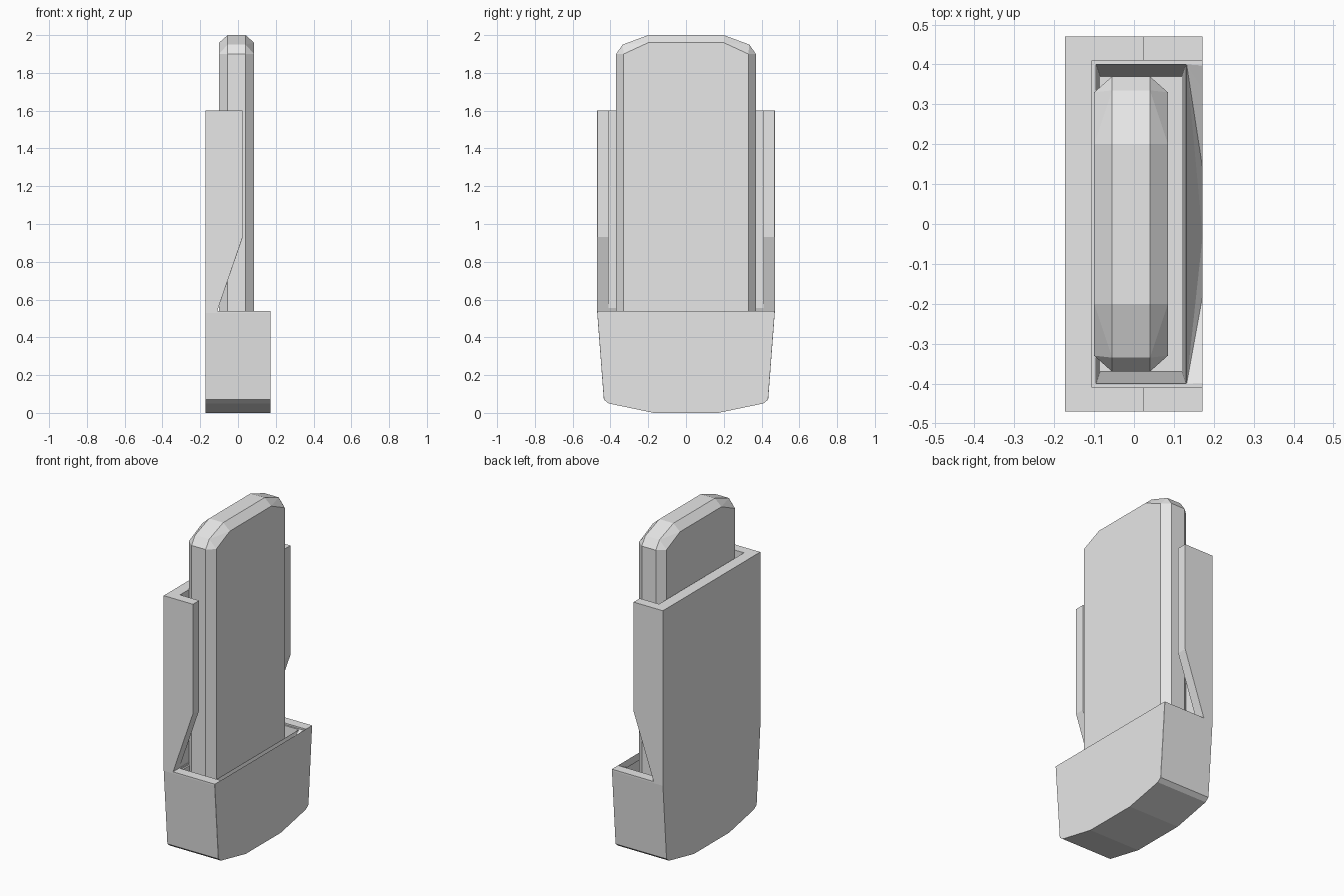
import bpy
import bmesh
from mathutils import Vector

cube = bpy.data.objects.get("Cube")
if cube:
    bpy.data.objects.remove(cube, do_unlink=True)

grey = bpy.data.materials.new("light_grey")
grey.use_nodes = True
grey.diffuse_color = (0.8, 0.8, 0.8, 1)
grey.node_tree.nodes["Principled BSDF"].inputs["Base Color"].default_value = (0.8, 0.8, 0.8, 1)


def finish(name, bm):
    bmesh.ops.recalc_face_normals(bm, faces=bm.faces)
    mesh = bpy.data.meshes.new(name)
    bm.to_mesh(mesh)
    bm.free()
    mesh.materials.append(grey)
    obj = bpy.data.objects.new(name, mesh)
    bpy.context.collection.objects.link(obj)
    return obj


def hull(name, points):
    """Convex solid around the points, with coplanar faces merged."""
    bm = bmesh.new()
    for p in points:
        bm.verts.new(p)
    bmesh.ops.convex_hull(bm, input=bm.verts)
    bmesh.ops.delete(bm, geom=[v for v in bm.verts if not v.link_faces], context='VERTS')
    bmesh.ops.dissolve_limit(bm, angle_limit=0.01, verts=bm.verts, edges=bm.edges)
    return finish(name, bm)


def prism(name, points, offset):
    """Flat profile extruded along an offset."""
    bm = bmesh.new()
    face = bm.faces.new([bm.verts.new(p) for p in points])
    new = bmesh.ops.extrude_face_region(bm, geom=[face])["geom"]
    moved = [g for g in new if isinstance(g, bmesh.types.BMVert)]
    bmesh.ops.translate(bm, verts=moved, vec=Vector(offset))
    return finish(name, bm)


def box_points(x0, x1, y, z0, z1):
    return [(a, b, c) for a in (x0, x1) for b in (-y, y) for c in (z0, z1)]


def cut(target, cutter):
    mod = target.modifiers.new("cut", 'BOOLEAN')
    mod.operation = 'DIFFERENCE'
    mod.solver = 'EXACT'
    mod.object = cutter
    bpy.context.view_layer.objects.active = target
    bpy.ops.object.modifier_apply(modifier=mod.name)
    bpy.data.objects.remove(cutter, do_unlink=True)


# Holder body: tapered outline with a faceted bottom
half = [(0.17, 0), (0.41, 0.05), (0.435, 0.07), (0.47, 0.53), (0.47, 1.6)]
outline = half + [(-y, z) for y, z in reversed(half)]
holder = prism("holder", [(-0.173, y, z) for y, z in outline], (0.345, 0, 0))

# Open the front above the cup, leaving stepped side walls
step = [(0.025, 1.7), (0.025, 0.93), (-0.11, 0.54), (0.3, 0.54), (0.3, 1.7)]
cut(holder, prism("front_cutter", [(x, -0.6, z) for x, z in step], (0, 1.2, 0)))

# Channel between the side walls
cut(holder, hull("channel_cutter", box_points(-0.105, 0.4, 0.41, 0.53, 1.8)))

# Tapered pocket inside the cup
cut(holder, hull("pocket_cutter",
                 box_points(-0.095, 0.13, 0.4, 0.53, 0.6)
                 + box_points(-0.085, 0.12, 0.37, 0.08, 0.08)))

# Scooped lip, sloping from the pocket rim to a dipped front edge
lip = [(-0.41, 0.54), (-0.18, 0.415), (-0.03, 0.375), (0.14, 0.415), (0.41, 0.54)]
cut(holder, hull("lip_cutter",
                 [(0.132, s * 0.4, z) for s in (-1, 1) for z in (0.53, 0.6)]
                 + [(x, y, z) for x in (0.172, 0.3) for y, z in lip]
                 + [(0.3, s * 0.41, 0.6) for s in (-1, 1)]))

# Small chamfers on the front edges of the walls and cup
bm = bmesh.new()
bm.from_mesh(holder.data)
edges = []
for e in bm.edges:
    if len(e.link_faces) == 2 and e.is_convex and e.calc_length() > 0.1:
        n1, n2 = [f.normal for f in e.link_faces]
        if max(n1.x, n2.x) > 0.7 and max(abs(n1.y), abs(n2.y)) > 0.7:
            edges.append(e)
bmesh.ops.bevel(bm, geom=edges, offset=0.01, segments=1, affect='EDGES', clamp_overlap=True)
bm.to_mesh(holder.data)
bm.free()

# Slab standing in the holder, with chamfered corners and edges
rim = [(0.37, 1.9), (0.335, 1.95), (0.2, 2.0)]
face = [(0.33, 1.9), (0.2, 1.96)]
points = []
for xs, profile in (((-0.055, 0.04), rim), ((-0.1, 0.085), face)):
    for x in xs:
        for y, z in profile:
            for s in (-1, 1):
                points += [(x, s * y, z), (x, s * y, 2.085 - z)]
hull("slab", points)
